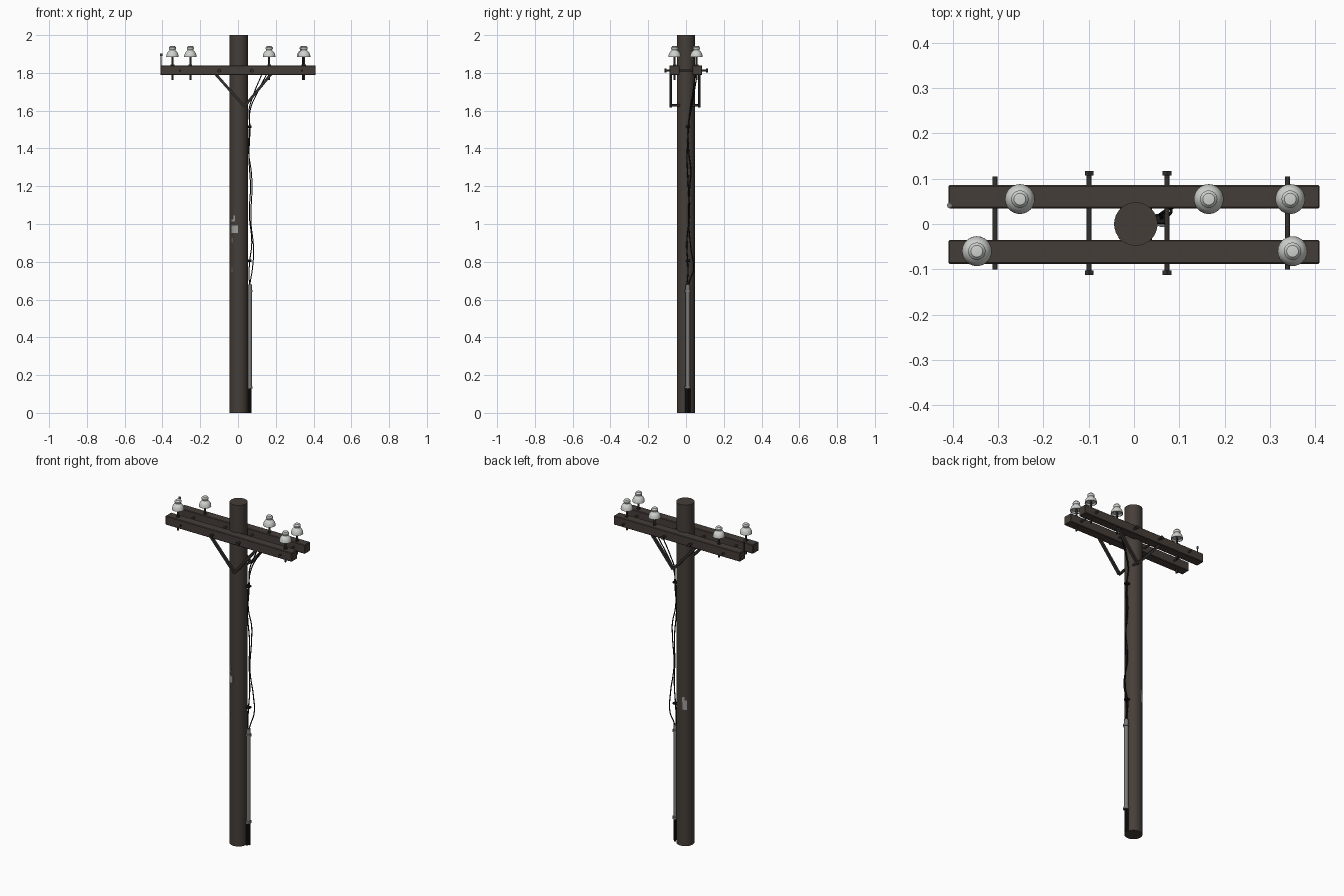
import bpy, bmesh, math
from mathutils import Vector

if "Cube" in bpy.data.objects:
    bpy.data.objects.remove(bpy.data.objects["Cube"])


def mat(name, r, g, b):
    m = bpy.data.materials.new(name)
    m.diffuse_color = (r, g, b, 1)
    m.use_nodes = True
    m.node_tree.nodes["Principled BSDF"].inputs["Base Color"].default_value = m.diffuse_color
    return m


WOOD = mat("dark wood", 0.060, 0.048, 0.040)
STEEL = mat("dark steel", 0.034, 0.030, 0.028)
GLAZE = mat("pale porcelain", 0.62, 0.64, 0.61)
GREY = mat("conduit grey", 0.20, 0.20, 0.195)
BLACK = mat("cable black", 0.012, 0.011, 0.011)
PAPER = mat("faded paper", 0.34, 0.34, 0.33)
OLD = mat("stained paper", 0.14, 0.12, 0.10)

PX, PR = 0.004, 0.048      # pole axis and radius


def finish(name, bm, material, smooth=True):
    bmesh.ops.recalc_face_normals(bm, faces=bm.faces)
    me = bpy.data.meshes.new(name)
    bm.to_mesh(me)
    bm.free()
    me.materials.append(material)
    ob = bpy.data.objects.new(name, me)
    bpy.context.collection.objects.link(ob)
    if smooth:
        bpy.ops.object.select_all(action='DESELECT')
        ob.select_set(True)
        bpy.context.view_layer.objects.active = ob
        bpy.ops.object.shade_smooth_by_angle(angle=math.radians(40))
    return ob


def rod(name, a, b, r, material, n=12):
    a, b = Vector(a), Vector(b)
    bm = bmesh.new()
    bmesh.ops.create_cone(bm, cap_ends=True, segments=n, radius1=r, radius2=r, depth=(b - a).length)
    rot = (b - a).to_track_quat('Z', 'Y').to_matrix().to_4x4()
    bm.transform(rot)
    bmesh.ops.translate(bm, vec=(a + b) / 2, verts=bm.verts)
    return finish(name, bm, material)


def box(name, lo, hi, material, bevel=0.0):
    bm = bmesh.new()
    bmesh.ops.create_cube(bm, size=1)
    for v in bm.verts:
        v.co = Vector([(lo[i] + hi[i]) / 2 + v.co[i] * (hi[i] - lo[i]) for i in range(3)])
    if bevel:
        bmesh.ops.bevel(bm, geom=bm.edges[:], offset=bevel, segments=1, affect='EDGES')
    return finish(name, bm, material, False)


def lathe(name, profile, x, y, material, n=24):
    bm = bmesh.new()
    vs = [bm.verts.new((r, 0, z)) for r, z in profile]
    es = [bm.edges.new(p) for p in zip(vs, vs[1:])]
    bmesh.ops.spin(bm, geom=vs + es, cent=(0, 0, 0), axis=(0, 0, 1), angle=math.tau, steps=n)
    bmesh.ops.remove_doubles(bm, verts=bm.verts, dist=1e-5)
    bmesh.ops.translate(bm, vec=(x, y, 0), verts=bm.verts)
    return finish(name, bm, material)


def flat_bar(name, a, b, width, thick, material):
    # bar lying in an x-z plane
    a, b = Vector(a), Vector(b)
    d = (b - a).normalized()
    side = Vector((-d.z, 0, d.x)) * width / 2
    t = Vector((0, thick / 2, 0))
    bm = bmesh.new()
    rings = [[bm.verts.new(p + s * side + u * t) for s, u in ((-1, -1), (1, -1), (1, 1), (-1, 1))] for p in (a, b)]
    for i in range(4):
        j = (i + 1) % 4
        bm.faces.new((rings[0][i], rings[0][j], rings[1][j], rings[1][i]))
    bm.faces.new(rings[0])
    bm.faces.new(rings[1])
    return finish(name, bm, material, False)


def cable(name, pts, r):
    cu = bpy.data.curves.new(name, 'CURVE')
    cu.dimensions = '3D'
    cu.bevel_depth = r
    cu.bevel_resolution = 1
    cu.resolution_u = 6
    cu.use_fill_caps = True
    sp = cu.splines.new('BEZIER')
    sp.bezier_points.add(len(pts) - 1)
    for bp, p in zip(sp.bezier_points, pts):
        bp.co = p
        bp.handle_left_type = bp.handle_right_type = 'AUTO'
    cu.materials.append(BLACK)
    ob = bpy.data.objects.new(name, cu)
    bpy.context.collection.objects.link(ob)
    bpy.ops.object.select_all(action='DESELECT')
    ob.select_set(True)
    bpy.context.view_layer.objects.active = ob
    bpy.ops.object.convert(target='MESH')


def notice(name, a0, a1, z0, z1, material, n=5):
    # paper scrap wrapped on the pole; angle from the front, positive toward +x
    bm = bmesh.new()
    grid = []
    for k in range(n + 1):
        a = math.radians(a0 + (a1 - a0) * k / n)
        grid.append([bm.verts.new((PX + r * math.sin(a), -r * math.cos(a), z))
                     for r, z in ((PR - .001, z0), (PR + .001, z0), (PR + .001, z1), (PR - .001, z1))])
    for p, q in zip(grid, grid[1:]):
        for i in range(4):
            j = (i + 1) % 4
            bm.faces.new((p[i], p[j], q[j], q[i]))
    bm.faces.new(grid[0])
    bm.faces.new(grid[-1])
    finish(name, bm, material)


# pole
rod("pole", (PX, 0, 0), (PX, 0, 2), PR, WOOD, 32)

# paired crossarms
box("front_crossarm", (-.41, -.088, 1.788), (.41, -.035, 1.84), WOOD, .003)
box("back_crossarm", (-.41, .034, 1.788), (.41, .086, 1.84), WOOD, .003)

# through bolts: thin spacers near the ends, heavy ones beside the pole
for x in (-.307, .339):
    rod("spacer_bolt", (x, -.101, 1.812), (x, .105, 1.812), .0055, STEEL)
for x in (-.099, .073):
    rod("pole_bolt", (x, -.112, 1.812), (x, .116, 1.812), .0055, STEEL)
    for y in (-.108, .112):
        rod("bolt_head", (x, y - .005, 1.812), (x, y + .005, 1.812), .011, STEEL, 6)

# V braces on both faces
for y in (-.080, .070):
    for x in (-.135, .190):
        flat_bar("brace", (x, y, 1.812), (.034, y, 1.622), .014, .014, STEEL)
    inner = math.copysign(.035, y)
    rod("brace_bolt", (.034, inner / 2, 1.628), (.034, y * 1.1, 1.628), .006, STEEL)

# insulators on pins
SHELL = [(0, 1.895), (.022, 1.892), (.029, 1.884), (.033, 1.885), (.0325, 1.892), (.029, 1.904),
         (.023, 1.913), (.017, 1.917), (.0155, 1.922), (.019, 1.927), (.019, 1.934), (.013, 1.941), (0, 1.943)]
for x, y in ((-.252, .055), (.165, .055), (.345, .055), (-.347, -.06), (.350, -.06)):
    lathe("insulator", SHELL, x, y, GLAZE)
    rod("insulator_pin", (x, y, 1.762), (x, y, 1.90), .0055, STEEL, 10)
    rod("pin_washer", (x, y, 1.838), (x, y, 1.845), .010, STEEL, 10)

# small end spike on the back arm
rod("end_spike", (-.407, .041, 1.80), (-.407, .041, 1.895), .003, STEEL, 8)
rod("spike_tip", (-.407, .041, 1.89), (-.407, .041, 1.902), .006, GREY, 8)

# cable conduit with collars, cables emerging below
CX, CY = .062, .009
rod("conduit", (CX, CY, .13), (CX, CY, .68), .012, GREY, 16)
for z in (.135, .645):
    rod("conduit_collar", (CX, CY, z - .006), (CX, CY, z + .006), .016, GREY, 16)
for dx, dy in ((-.003, -.008), (.004, .001), (-.003, .009)):
    rod("lower_cable", (CX + dx, CY + dy, 0), (CX + dx, CY + dy, .14), .0055, BLACK, 8)

# loose cables running up the pole to the arm
cable("outer_cable", [(.062, .012, .67), (.066, .020, .70), (.076, .040, .76), (.082, .026, .87), (.068, .014, 1.02),
                      (.074, .020, 1.20), (.070, .026, 1.28), (.057, .016, 1.37), (.060, .012, 1.515),
                      (.066, .028, 1.61), (.100, .042, 1.69), (.150, .058, 1.79)], .003)
cable("inner_cable", [(.062, .004, .67), (.058, .010, .74), (.063, .008, .81), (.073, .004, .90), (.060, .018, 1.05),
                      (.066, .012, 1.20), (.058, .006, 1.35), (.063, .014, 1.515), (.058, .022, 1.60),
                      (.080, .034, 1.68), (.125, .048, 1.79)], .003)
for z in (.805, 1.515):
    box("cable_clip", (.046, .000, z - .006), (.072, .022, z + .006), BLACK, .002)

# weathered notices
notice("front_notice", -52, -5, .952, .992, PAPER)
notice("torn_scrap", -52, -28, 1.012, 1.024, PAPER)
notice("torn_strip", -34, -24, 1.018, 1.045, PAPER)
notice("stained_scrap", -54, -40, .902, .925, OLD)
notice("lower_scrap", -54, -42, .745, .77, OLD)
notice("back_notice", 196, 226, .80, .855, PAPER)
notice("back_torn_strip", 193, 208, .845, .875, PAPER)
